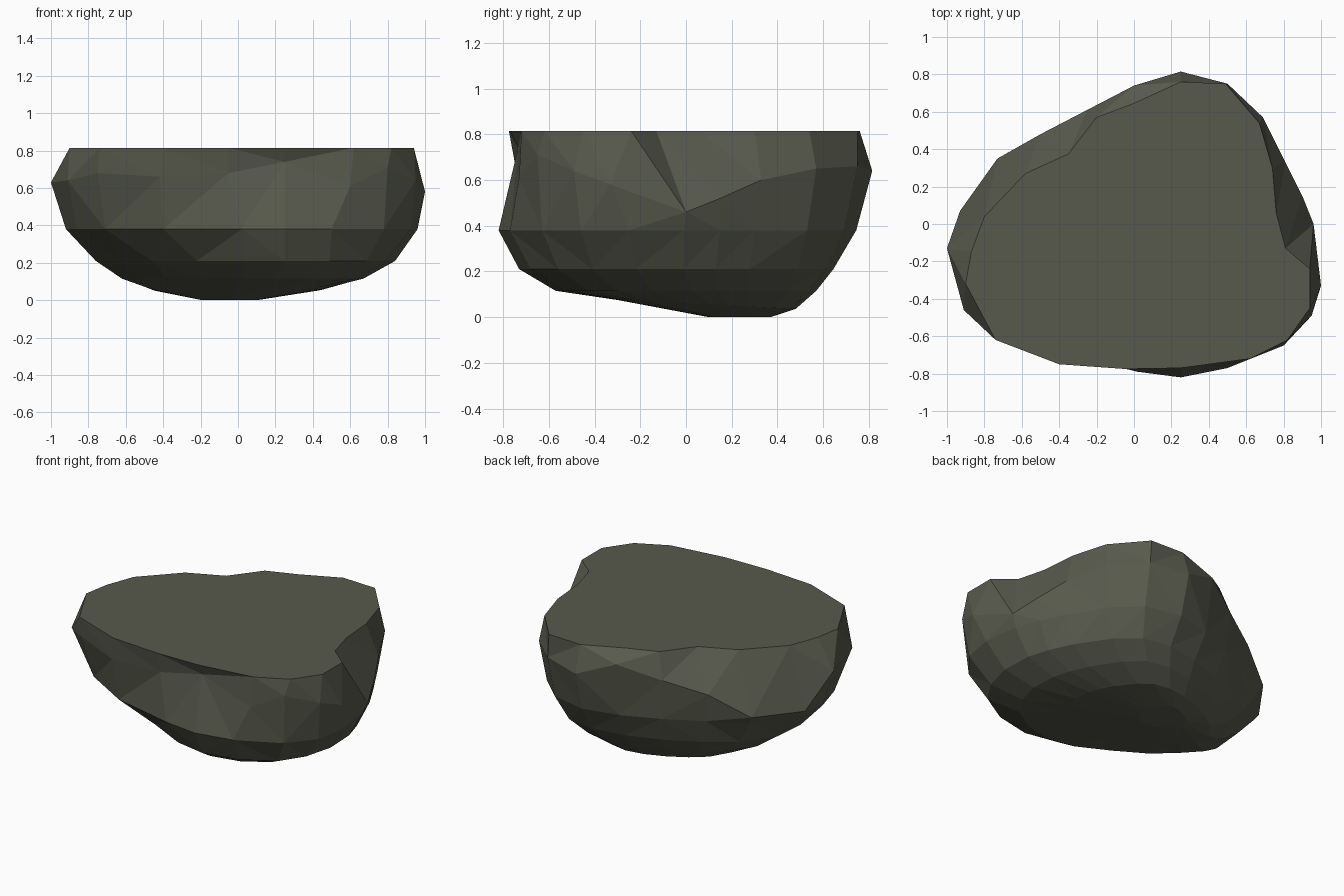
import bpy
import bmesh

default_cube = bpy.data.objects.get("Cube")
if default_cube:
    bpy.data.objects.remove(default_cube, do_unlink=True)


def make_material(name, colour):
    material = bpy.data.materials.new(name)
    material.use_nodes = True
    material.diffuse_color = colour
    shader = next(n for n in material.node_tree.nodes if n.type == "BSDF_PRINCIPLED")
    shader.inputs["Base Color"].default_value = colour
    shader.inputs["Roughness"].default_value = 0.9
    return material


def bounds(points, axis):
    values = [point[axis] for point in points]
    return min(values), max(values)


def remap(value, source, target):
    ratio = (value - source[0]) / (source[1] - source[0])
    return target[0] + ratio * (target[1] - target[0])


def fitted_ring(outline, x_range, y_range, height, tilt):
    """Squeeze an outline into new x and y ranges, tilted toward the back."""
    x_source, y_source = bounds(outline, 0), bounds(outline, 1)
    ring = []
    for x, y in outline:
        new_x = remap(x, x_source, x_range)
        new_y = remap(y, y_source, y_range)
        ring.append((new_x, new_y, height - tilt * new_y))
    return ring


def level_ring(outline, height):
    return [(x, y, height) for x, y in outline]


# Flat cut top outline, with the notches on the right and back left
cut_outline = [
    (.94, -.24), (.81, -.13), (.76, .06), (.74, .3), (.67, .54), (.49, .75),
    (.25, .76), (0, .645), (-.2, .57), (-.35, .375), (-.58, .27),
    (-.8, .04), (-.87, -.15), (-.9, -.32), (-.74, -.62), (-.4, -.75),
    (-.05, -.775), (.25, -.77), (.62, -.72), (.82, -.62), (.94, -.45),
]

# Uneven shoulder, low at the back left and high at the front
shoulder_ring = [
    (1, -.33, .58), (.96, 0, .46), (.9, .15, .52), (.81, .33, .6),
    (.69, .57, .65), (.5, .75, .66), (.25, .815, .64), (0, .74, .74),
    (-.25, .61, .65), (-.5, .48, .57), (-.73, .35, .43), (-.93, .07, .42),
    (-1, -.13, .63), (-.91, -.46, .64), (-.75, -.6, .68), (-.42, -.73, .66),
    (-.05, -.75, .68), (.25, -.735, .74), (.6, -.73, .61), (.8, -.65, .71),
    (.95, -.49, .64),
]

# Belly outline, bulging forward under the shoulder
belly_outline = [
    (.96, -.25), (.93, -.01), (.87, .15), (.79, .3), (.66, .53), (.49, .69),
    (.25, .745), (.01, .69), (-.23, .59), (-.47, .46), (-.7, .33),
    (-.9, .06), (-.92, -.13), (-.86, -.34), (-.71, -.51), (-.4, -.69),
    (.02, -.79), (.25, -.82), (.5, -.77), (.78, -.63), (.92, -.46),
]

# Lower outline, undercut at the front left
lower_outline = [
    (.84, -.22), (.83, -.01), (.79, .13), (.72, .28), (.58, .49), (.44, .61),
    (.25, .645), (.03, .61), (-.2, .53), (-.42, .42), (-.6, .29),
    (-.74, .09), (-.76, -.13), (-.63, -.27), (-.46, -.42), (-.22, -.56),
    (.04, -.69), (.25, -.73), (.49, -.68), (.69, -.56), (.79, -.41),
]

# Stack of rings from the cut top down to the small base
rings = [
    level_ring(cut_outline, .815),
    shoulder_ring,
    level_ring(belly_outline, .38),
    level_ring(lower_outline, .21),
    fitted_ring(lower_outline, (-.62, .67), (-.57, .57), .115, 0),
    fitted_ring(lower_outline, (-.46, .45), (-.3, .48), .06, .05),
    fitted_ring(lower_outline, (-.19, .1), (.1, .37), 0, 0),
]

# Skin the rings into a closed, faceted boulder
bm = bmesh.new()
loops = [[bm.verts.new(point) for point in ring] for ring in rings]
sides = []
for upper, lower in zip(loops, loops[1:]):
    for i in range(len(upper)):
        j = (i + 1) % len(upper)
        sides.append(bm.faces.new((upper[i], lower[i], lower[j], upper[j])))
bm.faces.new(loops[0])
bm.faces.new(reversed(loops[-1]))
bmesh.ops.triangulate(bm, faces=sides)
bmesh.ops.recalc_face_normals(bm, faces=bm.faces)

mesh = bpy.data.meshes.new("half_boulder")
bm.to_mesh(mesh)
bm.free()
mesh.materials.append(make_material("mossy grey stone", (.097, .102, .074, 1)))
boulder = bpy.data.objects.new("half_boulder", mesh)
bpy.context.collection.objects.link(boulder)
